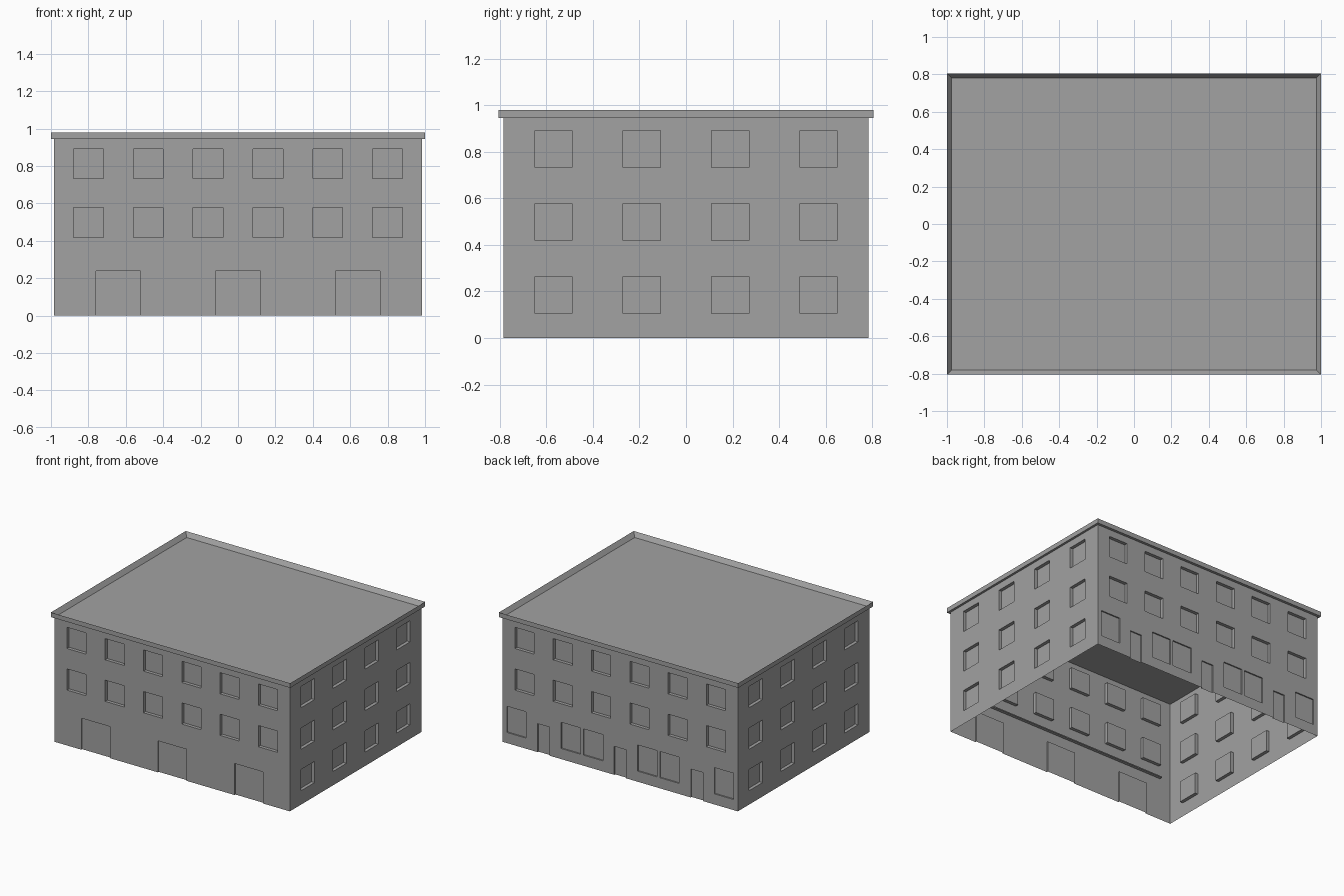
import bpy
import bmesh
import math
from mathutils import Matrix, Vector

cube = bpy.data.objects.get("Cube")
if cube:
    bpy.data.objects.remove(cube, do_unlink=True)

HALF_X, HALF_Y, WALL_TOP = 0.983, 0.785, 0.945
DEEP, SHALLOW = 0.025, 0.01

grey = bpy.data.materials.new("plain grey")
grey.use_nodes = True
colour = (0.36, 0.36, 0.36, 1)
grey.diffuse_color = colour
grey.node_tree.nodes["Principled BSDF"].inputs["Base Color"].default_value = colour


def finish(name, bm):
    bmesh.ops.remove_doubles(bm, verts=bm.verts, dist=1e-5)
    mesh = bpy.data.meshes.new(name)
    bm.to_mesh(mesh)
    bm.free()
    mesh.materials.append(grey)
    obj = bpy.data.objects.new(name, mesh)
    bpy.context.collection.objects.link(obj)
    return obj


def wall(name, angle, half, distance, openings):
    """Single-skin wall; each opening (u0, u1, z0, z1, depth) is a recessed panel."""
    bm = bmesh.new()
    turn = Matrix.Rotation(math.radians(angle), 3, 'Z')

    def quad(*points):
        bm.faces.new([bm.verts.new(turn @ Vector((u, depth - distance, z)))
                      for u, z, depth in points])

    us = sorted({-half, half} | {round(u, 4) for o in openings for u in o[:2]})
    zs = sorted({0, WALL_TOP} | {round(z, 4) for o in openings for z in o[2:4]})
    for a, b in zip(us, us[1:]):
        for c, d in zip(zs, zs[1:]):
            u, z = (a + b) / 2, (c + d) / 2
            if not any(o[0] < u < o[1] and o[2] < z < o[3] for o in openings):
                quad((a, c, 0), (b, c, 0), (b, d, 0), (a, d, 0))
    for a, b, c, d, depth in openings:
        quad((a, c, depth), (b, c, depth), (b, d, depth), (a, d, depth))
        loop = [(b, c), (b, d), (a, d), (a, c)]
        sides = 3 if c == 0 else 4      # doors have no sill
        for i in range(sides):
            p, q = loop[i], loop[(i + 1) % 4]
            quad((*p, 0), (*q, 0), (*q, depth), (*p, depth))
    return finish(name, bm)


def windows(centres, floors):
    return [(u - 0.08, u + 0.08, z - 0.08, z + 0.08, DEEP)
            for u in centres for z in floors]


def doors(width, height):
    return [(u - width / 2, u + width / 2, 0, height, SHALLOW)
            for u in (-0.64, 0, 0.64)]


# Walls with recessed windows and doors
ground, middle, upper = 0.185, 0.498, 0.812
long_rows = windows([-0.8 + 0.32 * i for i in range(6)], (middle, upper))
side_rows = windows((-0.57, -0.19, 0.19, 0.57), (ground, middle, upper))
shop_windows = [(s * u - 0.081, s * u + 0.081, 0.08, 0.278, SHALLOW)
                for u in (0.227, 0.412, 0.867) for s in (-1, 1)]

wall("front_wall", 0, HALF_X, HALF_Y, long_rows + doors(0.24, 0.238))
wall("right_wall", 90, HALF_Y, HALF_X, side_rows)
wall("back_wall", 180, HALF_X, HALF_Y, long_rows + doors(0.1, 0.215) + shop_windows)
wall("left_wall", 270, HALF_Y, HALF_X, side_rows)

# Flat roof with a raised rim
bm = bmesh.new()
bmesh.ops.create_cube(bm, size=1, matrix=Matrix.Translation((0, 0, 0.9625))
                      @ Matrix.Diagonal((2, 1.61, 0.035, 1)))
top = max(bm.faces, key=lambda f: f.calc_center_median().z)
bmesh.ops.inset_region(bm, faces=[top], thickness=0.035)
bmesh.ops.translate(bm, verts=top.verts, vec=(0, 0, -0.033))
finish("roof", bm)

# Thin ledge inside the front wall
bm = bmesh.new()
bmesh.ops.create_cube(bm, size=1, matrix=Matrix.Translation((0, -HALF_Y + DEEP / 2, 0.325))
                      @ Matrix.Diagonal((1.78, DEEP - 0.002, 0.008, 1)))
finish("inner_ledge", bm)
